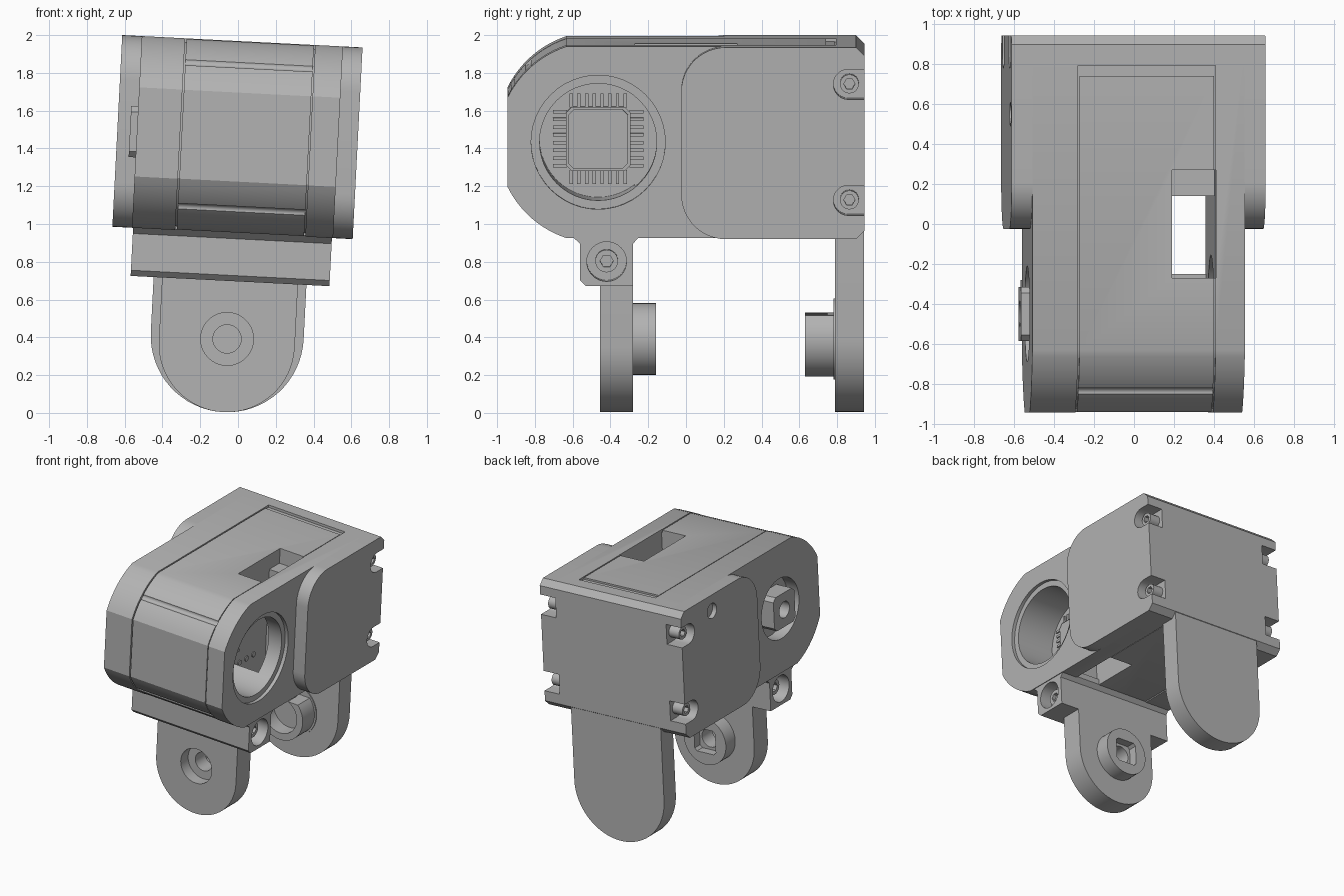
import bpy, bmesh
from math import sin, cos, pi, radians, acos, asin
from mathutils import Matrix

cube = bpy.data.objects.get("Cube")
if cube:
    bpy.data.objects.remove(cube, do_unlink=True)

# One flat grey for the whole bracket
grey = bpy.data.materials.new("mid grey")
grey.use_nodes = True
colour = (0.45, 0.45, 0.45, 1)
grey.diffuse_color = colour
grey.node_tree.nodes["Principled BSDF"].inputs["Base Color"].default_value = colour

# The whole assembly leans slightly sideways
LEAN = Matrix.Rotation(radians(2.95), 4, 'Y') @ Matrix.Translation((-0.078, 0, 0.0))
HUB_Y, HUB_Z, HUB_R = -0.465, 1.458, 0.535
TOP, BOTTOM, BACK, FRONT = 1.966, 0.95, 0.945, -0.945
SIDE, COVER = 0.533, 0.637
parts, cutters = [], []


def arc(cy, cz, r, a0, a1, n=12):
    return [(cy + r * cos(a0 + (a1 - a0) * i / n), cz + r * sin(a0 + (a1 - a0) * i / n))
            for i in range(n + 1)]


def circle(cy, cz, r, n=48):
    return arc(cy, cz, r, 0, 2 * pi, n)[:-1]


def rect(a0, a1, b0, b1):
    return [(a0, b0), (a1, b0), (a1, b1), (a0, b1)]


def chamfered(cy, cz, h, c):
    return [(cy - h + c, cz - h), (cy + h - c, cz - h), (cy + h, cz - h + c), (cy + h, cz + h - c),
            (cy + h - c, cz + h), (cy - h + c, cz + h), (cy - h, cz + h - c), (cy - h, cz - h + c)]


def prism(name, pts, lo, hi, axis='X', cutter=False):
    """Extrude a profile: (y, z) along X, or (x, z) along Y."""
    bm = bmesh.new()
    place = (lambda p: (lo, p[0], p[1])) if axis == 'X' else (lambda p: (p[0], lo, p[1]))
    face = bm.faces.new([bm.verts.new(place(p)) for p in pts])
    new = bmesh.ops.extrude_face_region(bm, geom=[face])["geom"]
    step = (hi - lo, 0, 0) if axis == 'X' else (0, hi - lo, 0)
    bmesh.ops.translate(bm, vec=step, verts=[g for g in new if isinstance(g, bmesh.types.BMVert)])
    bmesh.ops.recalc_face_normals(bm, faces=bm.faces)
    mesh = bpy.data.meshes.new(name)
    bm.to_mesh(mesh)
    bm.free()
    obj = bpy.data.objects.new(name, mesh)
    bpy.context.collection.objects.link(obj)
    obj.matrix_world = LEAN
    mesh.materials.append(grey)
    obj.hide_render = cutter
    (cutters if cutter else parts).append(obj)
    return obj


def cut(obj, *tools):
    for tool in tools:
        mod = obj.modifiers.new("cut", 'BOOLEAN')
        mod.operation, mod.solver, mod.object = 'DIFFERENCE', 'EXACT', tool


def housing_profile(inset=0.0, back=BACK, chamfer=0.045):
    r, half = HUB_R - inset, (TOP - BOTTOM) / 2 - inset
    a_flat = asin(half / r)
    a_front = acos((HUB_Y - FRONT - inset) / r)
    back -= inset
    top, low = HUB_Z + half, HUB_Z - half
    return (arc(HUB_Y, HUB_Z, r, pi - a_flat, pi - a_front)
            + arc(HUB_Y, HUB_Z, r, pi + a_front, pi + a_flat)
            + [(back - chamfer, low), (back, low + chamfer),
               (back, top - chamfer), (back - chamfer, top)])


# Housing: side shells, centre panel and a core behind the panel seams
PANEL_L, PANEL_R, PANEL_BACK = -0.30, 0.382, 0.79
core = prism("housing_core", housing_profile(0.02), -0.52, 0.52)
left_shell = prism("housing_right_shell", housing_profile(), -SIDE, PANEL_L - 0.004)
right_shell = prism("housing_left_shell", housing_profile(), PANEL_R + 0.004, SIDE)
panel = prism("centre_panel", housing_profile(0.003, PANEL_BACK, 0.001), PANEL_L + 0.004, PANEL_R - 0.003)
back_plate = prism("back_plate", [(0.795, BOTTOM), (BACK - 0.045, BOTTOM), (BACK, BOTTOM + 0.045),
                                  (BACK, TOP - 0.045), (BACK - 0.045, TOP), (0.795, TOP)], -0.531, 0.531)
housing = [core, left_shell, right_shell, panel, back_plate]

# Panel details: lip at the back and grooves on the rounded nose
lip = prism("lip_cutter", rect(0.74, 0.82, 1.949, 2.1), PANEL_L - 0.002, PANEL_R + 0.002, cutter=True)
cut(panel, lip)
for s in (-1, 1):
    groove = prism("groove_cutter", circle(-0.845, HUB_Z + s * 0.39, 0.025, 20), -0.4, 0.5, cutter=True)
    cut(panel, groove)

# Sensor opening, through slot and top window
FLOOR = 0.168
opening = prism("opening_cutter", circle(HUB_Y, HUB_Z, 0.31), FLOOR, 0.8, cutter=True)
rim = prism("rim_cutter", circle(HUB_Y, HUB_Z, 0.355), 0.505, 0.8, cutter=True)
slot = prism("slot_cutter", rect(-0.27, 0.14, 0.8, 2.1), FLOOR, 0.388, cutter=True)
window = prism("window_cutter", rect(0.1, 0.27, 1.84, 2.1), FLOOR, 0.388, cutter=True)
for obj in (core, panel, right_shell):
    cut(obj, opening, rim, slot, window)

# Output socket on the other side
socket = prism("socket_cutter", circle(-0.45, HUB_Z, 0.24), -0.8, -0.43, cutter=True)
cut(core, socket)
cut(left_shell, socket)
horn_hole = prism("horn_hole_cutter", circle(-0.45, HUB_Z, 0.065, 24), -0.8, -0.47, cutter=True)
horn = prism("drive_horn", chamfered(-0.45, HUB_Z, 0.135, 0.03), -0.57, -0.42)
cut(horn, horn_hole)

# Chip with pins on the opening floor
prism("chip", chamfered(HUB_Y, HUB_Z, 0.17, 0.03), FLOOR - 0.01, 0.205)
prism("chip_top", chamfered(HUB_Y, HUB_Z, 0.158, 0.03), 0.2, 0.215)
for i in range(8):
    t = (i - 3.5) * 0.041
    for s in (-1, 1):
        a, b = sorted((s * 0.165, s * 0.24))
        prism("chip_pin", rect(HUB_Y + t - 0.009, HUB_Y + t + 0.009, HUB_Z + a, HUB_Z + b), FLOOR - 0.01, 0.18)
        prism("chip_pin", rect(HUB_Y + a, HUB_Y + b, HUB_Z + t - 0.009, HUB_Z + t + 0.009), FLOOR - 0.01, 0.18)
for i in range(3):
    for z in (1.2, 1.75):
        prism("board_contact", circle(-0.2 + i * 0.09, z, 0.022, 16), FLOOR - 0.01, 0.175)

# Side covers with rounded front corners, screw notches and screws
R = 0.235
cover_profile = (arc(-0.025 + R, TOP - R, R, pi / 2, pi) + arc(-0.025 + R, BOTTOM + R, R, pi, 1.5 * pi)
                 + [(BACK - 0.045, BOTTOM), (BACK, BOTTOM + 0.045), (BACK, TOP - 0.045), (BACK - 0.045, TOP)])
for s, name in ((-1, "right"), (1, "left")):
    span = sorted((s * 0.525, s * COVER))
    cover = prism(name + "_cover", cover_profile, *span)
    for z in (1.155, 1.77):
        notch_profile = arc(0.86, z, 0.08, pi / 2, 1.5 * pi) + [(1.1, z - 0.08), (1.1, z + 0.08)]
        notch = prism("notch_cutter", notch_profile, *sorted((s * 0.5, s * 0.8)), cutter=True)
        cut(cover, notch)
        for obj in (core, back_plate, right_shell if s > 0 else left_shell):
            cut(obj, notch)
        screw = prism(name + "_cover_screw", circle(0.865, z, 0.05, 24), *sorted((s * 0.49, s * 0.59)))
        cut(screw, prism("hex_cutter", circle(0.865, z, 0.03, 6), *sorted((s * 0.54, s * 0.8)), cutter=True))
    if s < 0:
        cut(cover, prism("dimple_cutter", circle(0.55, 1.84, 0.06, 24), -0.8, -0.6, cutter=True))

# Front mounting bar under the housing with screw pockets at both ends
bar_profile = [(-0.53, 0.695), (-0.28, 0.695), (-0.28, 0.92), (-0.25, 0.955), (-0.25, 1.0),
               (-0.6, 1.0), (-0.6, 0.955), (-0.56, 0.92), (-0.56, 0.725)]
bar = prism("mounting_bar", bar_profile, -0.527, 0.527)
for s in (-1, 1):
    cut(bar, prism("pocket_cutter", circle(-0.42, 0.825, 0.105, 32), *sorted((s * 0.42, s * 0.7)), cutter=True))
    screw = prism("bar_screw", circle(-0.42, 0.825, 0.06, 24), *sorted((s * 0.41, s * 0.47)))
    cut(screw, prism("hex_cutter", circle(-0.42, 0.825, 0.035, 6), *sorted((s * 0.44, s * 0.7)), cutter=True))


# Hinge legs
def leg_profile(r, top):
    return arc(0, r, r, pi, 2 * pi, 32) + [(r, top), (-r, top)]


PIVOT = 0.388
front_leg = prism("front_leg", leg_profile(0.36, 0.75), -0.455, -0.28, 'Y')
back_leg = prism("back_leg", leg_profile(0.405, 1.05), 0.79, 0.942, 'Y')

# Front boss: square socket inside, stepped bolt hole outside
front_boss = prism("front_boss", circle(0, PIVOT, 0.19), -0.3, -0.16, 'Y')
cut(front_boss, prism("square_cutter", chamfered(0, PIVOT, 0.095, 0.02), -0.23, 0.0, 'Y', True))
bolt_wide = prism("bolt_wide_cutter", circle(0, PIVOT, 0.14), -0.6, -0.36, 'Y', True)
bolt_hole = prism("bolt_hole_cutter", circle(0, PIVOT, 0.075, 32), -0.6, -0.1, 'Y', True)
cut(front_leg, bolt_wide, bolt_hole)
cut(front_boss, bolt_hole)

# Back boss: flat-topped cup on a thin washer
flat = asin((0.52 - PIVOT) / 0.2)
back_boss = prism("back_boss", arc(0, PIVOT, 0.2, pi - flat, 2 * pi + flat, 40), 0.63, 0.8, 'Y')
cut(back_boss, prism("cup_cutter", circle(0, PIVOT, 0.145), 0.5, 0.75, 'Y', True))
prism("back_washer", circle(0, PIVOT, 0.215), 0.782, 0.8, 'Y')

# Bake the cuts, drop the cutters, smooth the curved faces
bpy.context.view_layer.update()
graph = bpy.context.evaluated_depsgraph_get()
baked = [(o, bpy.data.meshes.new_from_object(o.evaluated_get(graph))) for o in parts if o.modifiers]
for obj, mesh in baked:
    obj.modifiers.clear()
    obj.data = mesh
for tool in cutters:
    bpy.data.objects.remove(tool, do_unlink=True)
for obj in bpy.context.view_layer.objects:
    obj.select_set(obj in parts)
bpy.context.view_layer.objects.active = parts[0]
bpy.ops.object.shade_smooth_by_angle(angle=radians(25))
